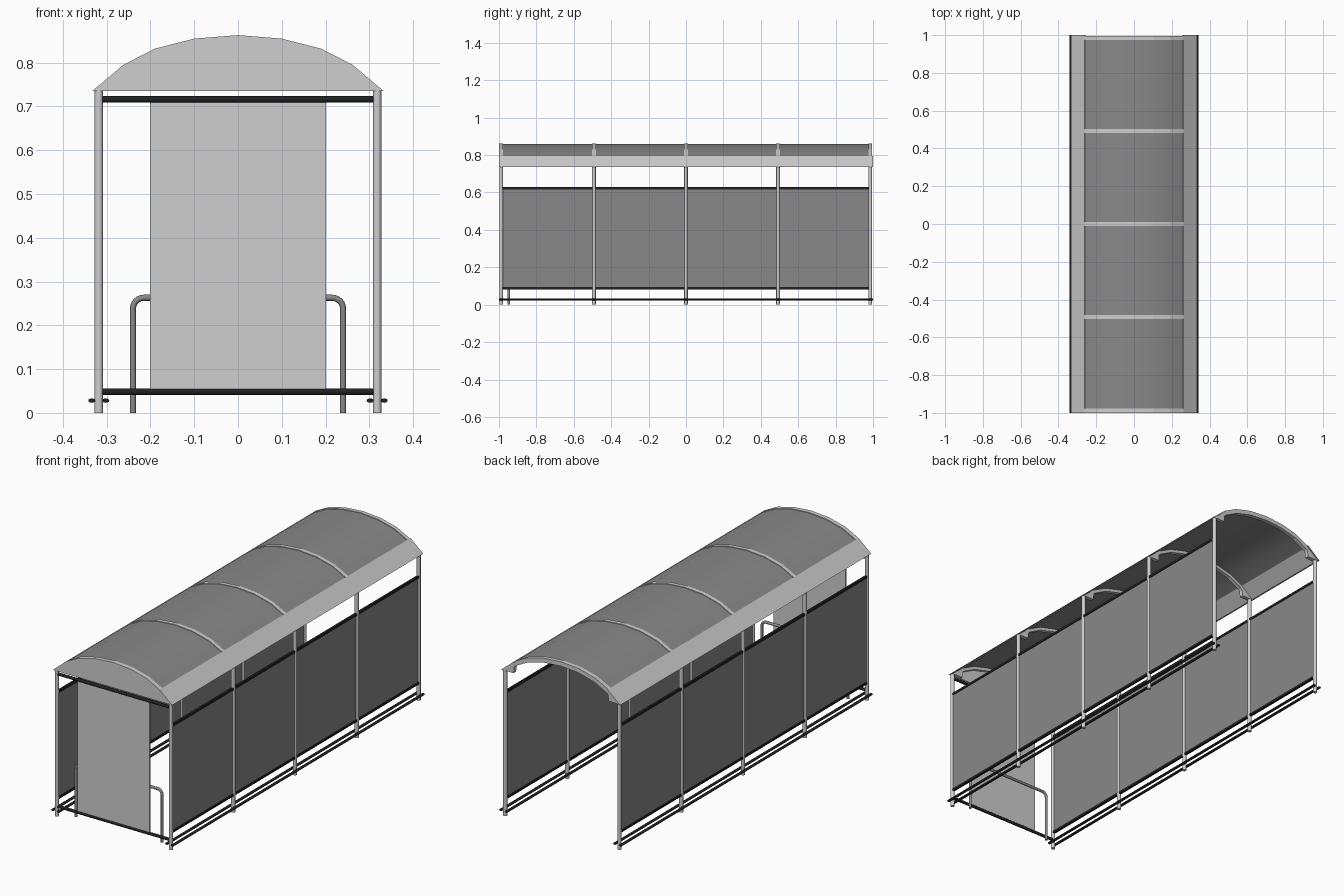
import bpy, bmesh, math
from mathutils import Vector

cube = bpy.data.objects.get("Cube")
if cube:
    bpy.data.objects.remove(cube, do_unlink=True)


def material(name, value):
    m = bpy.data.materials.new(name)
    m.use_nodes = True
    color = (value, value, value, 1)
    m.diffuse_color = color
    m.node_tree.nodes["Principled BSDF"].inputs["Base Color"].default_value = color
    return m


LIGHT = material("light grey metal", 0.62)
DARK = material("mid grey sheet", 0.25)
BLACK = material("black rail", 0.015)


def finish(name, bm, mat, smooth=False):
    bmesh.ops.recalc_face_normals(bm, faces=bm.faces)
    mesh = bpy.data.meshes.new(name)
    bm.to_mesh(mesh)
    bm.free()
    mesh.materials.append(mat)
    ob = bpy.data.objects.new(name, mesh)
    bpy.context.collection.objects.link(ob)
    if smooth:
        bpy.ops.object.select_all(action='DESELECT')
        ob.select_set(True)
        bpy.context.view_layer.objects.active = ob
        bpy.ops.object.shade_smooth_by_angle(angle=math.radians(35))
    return ob


def box(name, lo, hi, mat):
    bm = bmesh.new()
    bmesh.ops.create_cube(bm, size=1)
    for v in bm.verts:
        v.co = Vector([(a + b) / 2 + c * (b - a) for a, b, c in zip(lo, hi, v.co)])
    return finish(name, bm, mat)


def rod(name, a, b, rx, ry, mat, sides=16):
    """Cylinder from a to b; rx and ry are the two cross-section radii."""
    a, b = Vector(a), Vector(b)
    bm = bmesh.new()
    bmesh.ops.create_cone(bm, cap_ends=True, segments=sides, radius1=1, radius2=1, depth=(b - a).length)
    turn = (b - a).to_track_quat('Z', 'Y')
    for v in bm.verts:
        v.co = turn @ Vector((v.co.x * rx, v.co.y * ry, v.co.z)) + (a + b) / 2
    return finish(name, bm, mat, True)


def extrude_y(name, outline, y0, y1, mat, smooth=False):
    """Closed x-z outline extended along y."""
    bm = bmesh.new()
    face = bm.faces.new([bm.verts.new((x, y0, z)) for x, z in outline])
    out = bmesh.ops.extrude_face_region(bm, geom=[face])
    moved = [g for g in out["geom"] if isinstance(g, bmesh.types.BMVert)]
    bmesh.ops.translate(bm, verts=moved, vec=(0, y1 - y0, 0))
    return finish(name, bm, mat, smooth)


def mirror(half):
    """Half profile from +x edge to the middle, completed to the -x edge."""
    return half + [(-x, z) for x, z in reversed(half) if x > 0]


def lowered(points, d):
    return [(x * (1 - d), z - d) for x, z in points]


POST_X = 0.318
STATIONS = [-0.988, -0.492, 0, 0.492, 0.985]
EAVE = (0.333, 0.735)
CURVE = [(0.262, 0.795), (0.19, 0.832), (0.1, 0.855), (0, 0.863)]

# Curved roof sheet, sloping eaves and front gable
sheet = mirror(lowered(CURVE, 0.003))
extrude_y("roof_sheet", sheet + lowered(sheet, 0.004)[::-1], -0.99, 0.99, DARK, True)
for s, side in ((1, "left"), (-1, "right")):
    plate = [EAVE, CURVE[0], (0.258, 0.791), (0.325, 0.735)]
    extrude_y(side + "_eave", [(s * x, z) for x, z in plate], -1, 1, LIGHT)
extrude_y("front_gable", mirror([EAVE] + CURVE), -1, -0.992, LIGHT)

# Arched ribs with gussets where they meet the posts
rib = mirror([EAVE] + CURVE) + mirror([(0.265, 0.735), (0.262, 0.765)] + lowered(CURVE, 0.022))[::-1]
for i, y in enumerate(STATIONS):
    extrude_y("roof_rib_%d" % (i + 1), rib, y - 0.01, y + 0.01, LIGHT)

# Side walls: posts, panels, panel rails and low ground rails
for s, side in ((1, "left"), (-1, "right")):
    x = s * POST_X
    for i, y in enumerate(STATIONS):
        rod("%s_post_%d" % (side, i + 1), (x, y, 0), (x, y, 0.737), 0.0097, 0.0097, LIGHT)
    for i, (y0, y1) in enumerate(zip(STATIONS, STATIONS[1:])):
        box("%s_panel_%d" % (side, i + 1), (x - 0.003, y0 + 0.005, 0.09), (x + 0.003, y1 - 0.005, 0.62), DARK)
        for label, z in (("lower", 0.088), ("upper", 0.622)):
            box("%s_%s_panel_rail_%d" % (side, label, i + 1), (x - 0.006, y0 + 0.005, z - 0.006),
                (x + 0.006, y1 - 0.005, z + 0.006), BLACK)
    for label, dx in (("outer", 0.016), ("inner", -0.016)):
        gx = s * (POST_X + dx)
        rod("%s_%s_ground_rail" % (side, label), (gx, -1, 0.028), (gx, 1, 0.028), 0.008, 0.005, BLACK, 12)

# Front end: panel held between two cross rails
FRONT = STATIONS[0]
box("front_panel", (-0.201, FRONT - 0.003, 0.05), (0.201, FRONT + 0.003, 0.712), LIGHT)
for label, z in (("lower", 0.048), ("upper", 0.716)):
    rod("front_%s_rail" % label, (-0.31, FRONT, z), (0.31, FRONT, z), 0.0075, 0.0075, BLACK)

# Bent tube hoop behind the front panel
W, H, R = 0.24, 0.263, 0.025
bend = [(W - R + R * math.cos(a), H - R + R * math.sin(a))
        for a in (math.radians(15 * k) for k in range(7))]
path = [(W, 0)] + bend + [(-x, z) for x, z in reversed(bend)] + [(-W, 0)]
curve = bpy.data.curves.new("handrail_hoop", 'CURVE')
curve.dimensions = '3D'
curve.bevel_depth = 0.007
curve.bevel_resolution = 3
curve.use_fill_caps = True
spline = curve.splines.new('POLY')
spline.points.add(len(path) - 1)
for p, (x, z) in zip(spline.points, path):
    p.co = (x, -0.947, z, 1)
curve.materials.append(DARK)
bpy.context.collection.objects.link(bpy.data.objects.new("handrail_hoop", curve))
